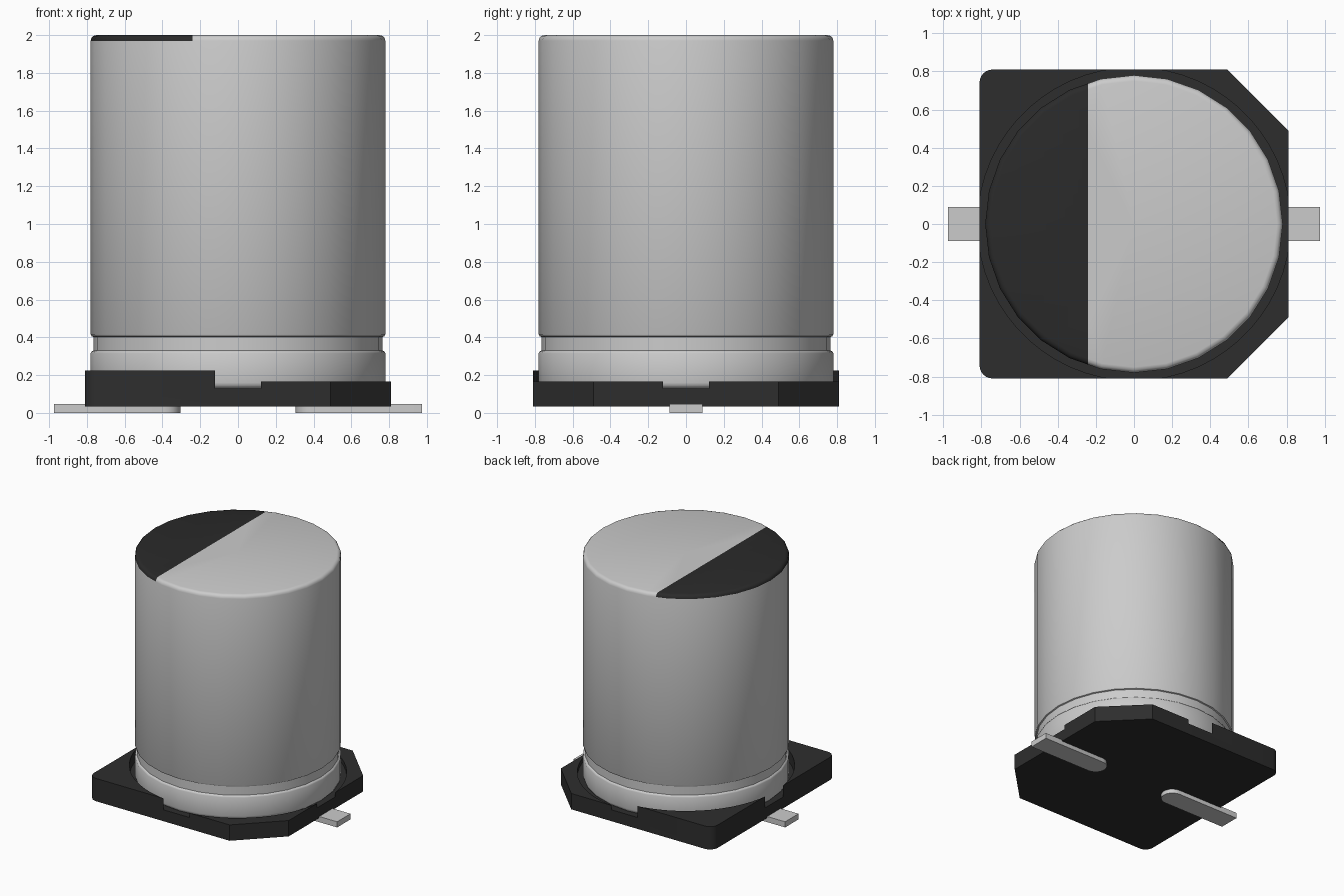
import bpy, bmesh
from math import sin, cos, pi, radians, sqrt

old = bpy.data.objects.get("Cube")
if old:
    bpy.data.objects.remove(old, do_unlink=True)


def material(name, value):
    m = bpy.data.materials.new(name)
    m.use_nodes = True
    m.diffuse_color = (value, value, value, 1)
    m.node_tree.nodes["Principled BSDF"].inputs["Base Color"].default_value = (value, value, value, 1)
    return m


aluminium = material("aluminium", 0.6)
black = material("black plastic", 0.027)
marking = material("dark marking", 0.023)
tin = material("tinned metal", 0.6)


def arc(cx, cy, r, start, end, steps):
    angles = [radians(start + (end - start) * i / steps) for i in range(steps + 1)]
    return [(cx + r * cos(a), cy + r * sin(a)) for a in angles]


def make_object(name, bm, *mats):
    bmesh.ops.recalc_face_normals(bm, faces=bm.faces[:])
    mesh = bpy.data.meshes.new(name)
    bm.to_mesh(mesh)
    bm.free()
    for m in mats:
        mesh.materials.append(m)
    ob = bpy.data.objects.new(name, mesh)
    bpy.context.collection.objects.link(ob)
    return ob


def prism(name, outline, z0, z1, mat):
    bm = bmesh.new()
    face = bm.faces.new([bm.verts.new((x, y, z0)) for x, y in outline])
    top = bmesh.ops.extrude_face_region(bm, geom=[face])["geom"]
    bmesh.ops.translate(bm, vec=(0, 0, z1 - z0),
                        verts=[v for v in top if isinstance(v, bmesh.types.BMVert)])
    return make_object(name, bm, mat)


def activate(ob):
    bpy.ops.object.select_all(action="DESELECT")
    ob.select_set(True)
    bpy.context.view_layer.objects.active = ob


def smooth(ob, angle):
    activate(ob)
    bpy.ops.object.shade_smooth_by_angle(angle=radians(angle))


def cut(ob, cutter):
    mod = ob.modifiers.new("cut", "BOOLEAN")
    mod.operation = "DIFFERENCE"
    mod.solver = "EXACT"
    mod.object = cutter
    activate(ob)
    bpy.ops.object.modifier_apply(modifier=mod.name)
    bpy.data.objects.remove(cutter, do_unlink=True)


# Can: lathed profile with a crimp groove and rounded rims
R, GROOVE, FILLET, FLOOR, TOP = 0.78, 0.765, 0.03, 0.13, 2.0
profile = [(0, FLOOR)] + arc(R - FILLET, FLOOR + FILLET, FILLET, -90, 0, 3)
profile += [(R, 0.315), (R - 0.005, 0.325), (GROOVE, 0.33)]
profile += [(GROOVE, 0.402), (R - 0.005, 0.406), (R, 0.416)]
profile += arc(R - FILLET, TOP - FILLET, FILLET, 0, 90, 3) + [(0, TOP)]
bm = bmesh.new()
verts = [bm.verts.new((r, 0, z)) for r, z in profile]
edges = [bm.edges.new(pair) for pair in zip(verts, verts[1:])]
bmesh.ops.spin(bm, geom=verts + edges, cent=(0, 0, 0), axis=(0, 0, 1),
               angle=2 * pi, steps=28, use_merge=True)
bmesh.ops.remove_doubles(bm, verts=bm.verts[:], dist=0.0005)

# Polarity marking: top faces beyond a straight line, rim included
STRIPE_X = -0.24
cap = [f for f in bm.faces if f.calc_center_median().z > TOP - FILLET]
cap_geom = cap + list({e for f in cap for e in f.edges}) + list({v for f in cap for v in f.verts})
bmesh.ops.bisect_plane(bm, geom=cap_geom, plane_co=(STRIPE_X, 0, 0), plane_no=(1, 0, 0))
for f in bm.faces:
    c = f.calc_center_median()
    if c.z > TOP - FILLET and c.x < STRIPE_X:
        f.material_index = 1
can = make_object("can", bm, aluminium, marking)
smooth(can, 40)

# Base: square with two rounded and two chamfered corners
H, CHAMFER, ROUND = 0.81, 0.49, 0.07
outline = [(CHAMFER, -H), (H, -CHAMFER), (H, CHAMFER), (CHAMFER, H)]
outline += arc(-H + ROUND, H - ROUND, ROUND, 90, 180, 6)
outline += arc(-H + ROUND, -H + ROUND, ROUND, 180, 270, 6)
base = prism("base", outline, 0.035, 0.225, black)

# Round seat for the can, then the lower rim on the chamfered side
cut(base, prism("seat_cutter", arc(0, 0, 0.82, 0, 354, 59), FLOOR, 0.5, black))
cut(base, prism("rim_cutter", [(0, -1), (1, -1), (1, 1), (0, 1)], 0.167, 0.5, black))
smooth(base, 30)

# Leads: flat strips with a rounded inner end
W, INNER, OUTER = 0.088, 0.305, 0.975
strip = [(OUTER, W)] + arc(INNER + W, 0, W, 90, 270, 10) + [(OUTER, -W)]
for side, name in ((1, "left_lead"), (-1, "right_lead")):
    lead = prism(name, [(side * x, y) for x, y in strip], 0, 0.047, tin)
    smooth(lead, 30)
